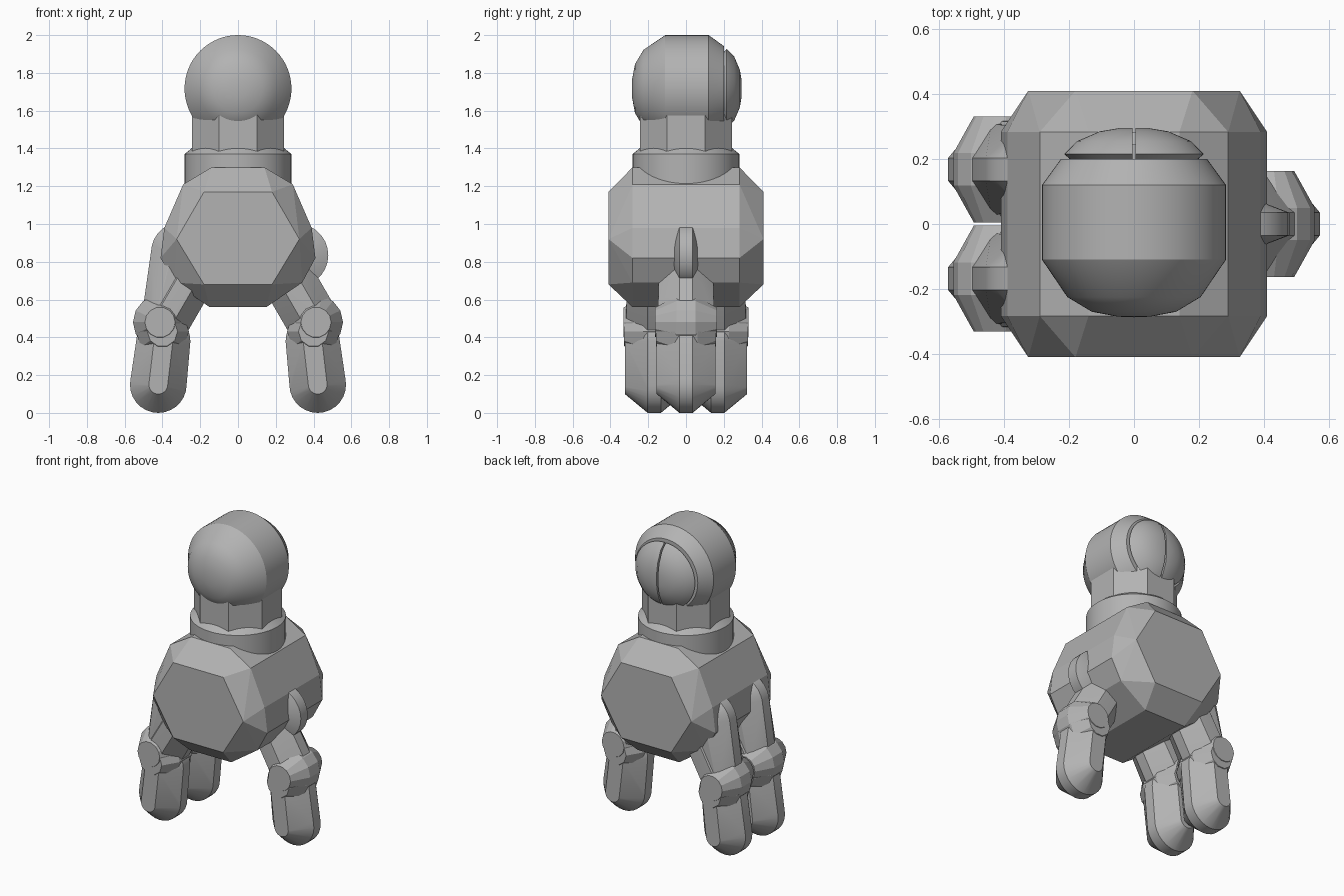
import bpy, bmesh, math
from mathutils import Vector, Matrix

cube = bpy.data.objects.get("Cube")
if cube:
    bpy.data.objects.remove(cube, do_unlink=True)

grey = bpy.data.materials.new("plain_grey")
grey.use_nodes = True
grey.diffuse_color = (0.45, 0.45, 0.45, 1)
grey.node_tree.nodes["Principled BSDF"].inputs["Base Color"].default_value = (0.45, 0.45, 0.45, 1)


def finish(name, bm, smooth=30):
    bmesh.ops.recalc_face_normals(bm, faces=bm.faces)
    mesh = bpy.data.meshes.new(name)
    bm.to_mesh(mesh)
    bm.free()
    mesh.materials.append(grey)
    obj = bpy.data.objects.new(name, mesh)
    bpy.context.collection.objects.link(obj)
    if smooth:
        bpy.ops.object.select_all(action='DESELECT')
        obj.select_set(True)
        bpy.context.view_layer.objects.active = obj
        bpy.ops.object.shade_smooth_by_angle(angle=math.radians(smooth))
    return obj


def hull(name, points, smooth=30):
    bm = bmesh.new()
    for p in points:
        bm.verts.new(p)
    result = bmesh.ops.convex_hull(bm, input=bm.verts)
    loose = {g for g in result["geom_interior"] + result["geom_unused"]
             if isinstance(g, bmesh.types.BMVert)}
    bmesh.ops.delete(bm, geom=list(loose), context='VERTS')
    bmesh.ops.dissolve_limit(bm, angle_limit=0.01, verts=bm.verts, edges=bm.edges)
    return finish(name, bm, smooth)


def disc(x, y, z, radius, half, rim=0.035, hub=0.05, steps=28):
    """Points of a wheel with an axis along y, tapering to both sides."""
    pts = []
    for dy, r in ((-half, hub), (-rim, radius), (rim, radius), (half, hub)):
        for i in range(steps):
            a = math.tau * i / steps
            pts.append((x + r * math.cos(a), y + dy, z + r * math.sin(a)))
    return pts


def lathe(name, profile, steps, matrix, start=0.0, sweep=math.tau, smooth=30):
    """Revolve (radius, height) pairs; partial sweeps become closed wedges."""
    bm = bmesh.new()
    full = sweep > 6.28
    count = steps if full else steps + 1
    rings = []
    for i in range(count):
        a = start + sweep * i / steps
        rings.append([bm.verts.new((r * math.cos(a), r * math.sin(a), h)) for r, h in profile])
    for i in range(steps):
        a, b = rings[i], rings[(i + 1) % count]
        for j in range(len(profile) - 1):
            bm.faces.new((a[j], b[j], b[j + 1], a[j + 1]))
    if not full:
        bm.faces.new(rings[0])
        bm.faces.new(rings[-1])
    bmesh.ops.remove_doubles(bm, verts=bm.verts, dist=0.0001)
    bmesh.ops.transform(bm, matrix=matrix, verts=bm.verts)
    return finish(name, bm, smooth)


# Body: faceted block with hexagonal ends
end_outline = [(0.18, 1.17), (0.325, 0.92), (0.18, 0.68)]
mid_outline = [(0.14, 1.3), (0.29, 1.21), (0.39, 0.98), (0.41, 0.82), (0.34, 0.69), (0.15, 0.56)]
body_points = [(sx * x, sy * y, z)
               for y, outline in ((0.41, end_outline), (0.283, mid_outline))
               for x, z in outline for sx in (-1, 1) for sy in (-1, 1)]
hull("body", body_points, smooth=0)

# Collar and neck
lathe("collar", [(0, 1.0), (0.283, 1.0), (0.283, 1.37), (0.24, 1.405), (0, 1.405)],
      48, Matrix.Identity(4))
lathe("neck", [(0, 1.36), (0.265, 1.36), (0.265, 1.66), (0, 1.66)], 8,
      Matrix.Rotation(math.pi / 8, 4, 'Z'), smooth=0)

# Head: a drum lying along y with a domed front
to_back = Matrix.Translation((0, 0, 1.717)) @ Matrix.Rotation(-math.pi / 2, 4, 'X')
lathe("head", [(0, -0.287), (0.05, -0.285), (0.13, -0.27), (0.205, -0.225), (0.283, -0.11),
               (0.283, 0.12), (0.225, 0.2), (0, 0.2)], 64, to_back)

# Back cap: two half domes with a seam between them
for side, name in ((1, "left"), (-1, "right")):
    lathe(name + "_back_cap",
          [(0, 0.19), (0.18, 0.19), (0.21, 0.215), (0.17, 0.255), (0.1, 0.285), (0.04, 0.295), (0, 0.295)],
          28, Matrix.Translation((side * 0.005, 0, 0)) @ to_back,
          start=-side * math.pi / 2, sweep=math.pi)

# Legs: one on the left, two on the right
for name, s, y in (("left", 1, 0), ("front_right", -1, -0.168), ("back_right", -1, 0.168)):
    hip = disc(s * 0.22, y, 0.79, 0.14, 0.14)
    knee = disc(s * 0.405, y, 0.47, 0.14, 0.15)
    hull(name + "_upper_leg", hip + knee)
    if s > 0:
        hull(name + "_hip_fin", disc(0.31, y, 0.835, 0.168, 0.08))
    else:
        hull(name + "_outer_thigh", disc(-0.3, y, 0.85, 0.16, 0.13) + disc(-0.39, y, 0.5, 0.12, 0.14))
    hull(name + "_knee", disc(s * 0.413, y, 0.48, 0.143, 0.163, rim=0.05, hub=0.08, steps=14), smooth=0)
    hull(name + "_knee_cuff", disc(s * 0.4, y, 0.43, 0.14, 0.16, rim=0.06, hub=0.08, steps=10), smooth=0)
    hull(name + "_foot", disc(s * 0.422, y, 0.15, 0.15, 0.156)
         + disc(s * 0.395, y, 0.38, 0.143, 0.156))
